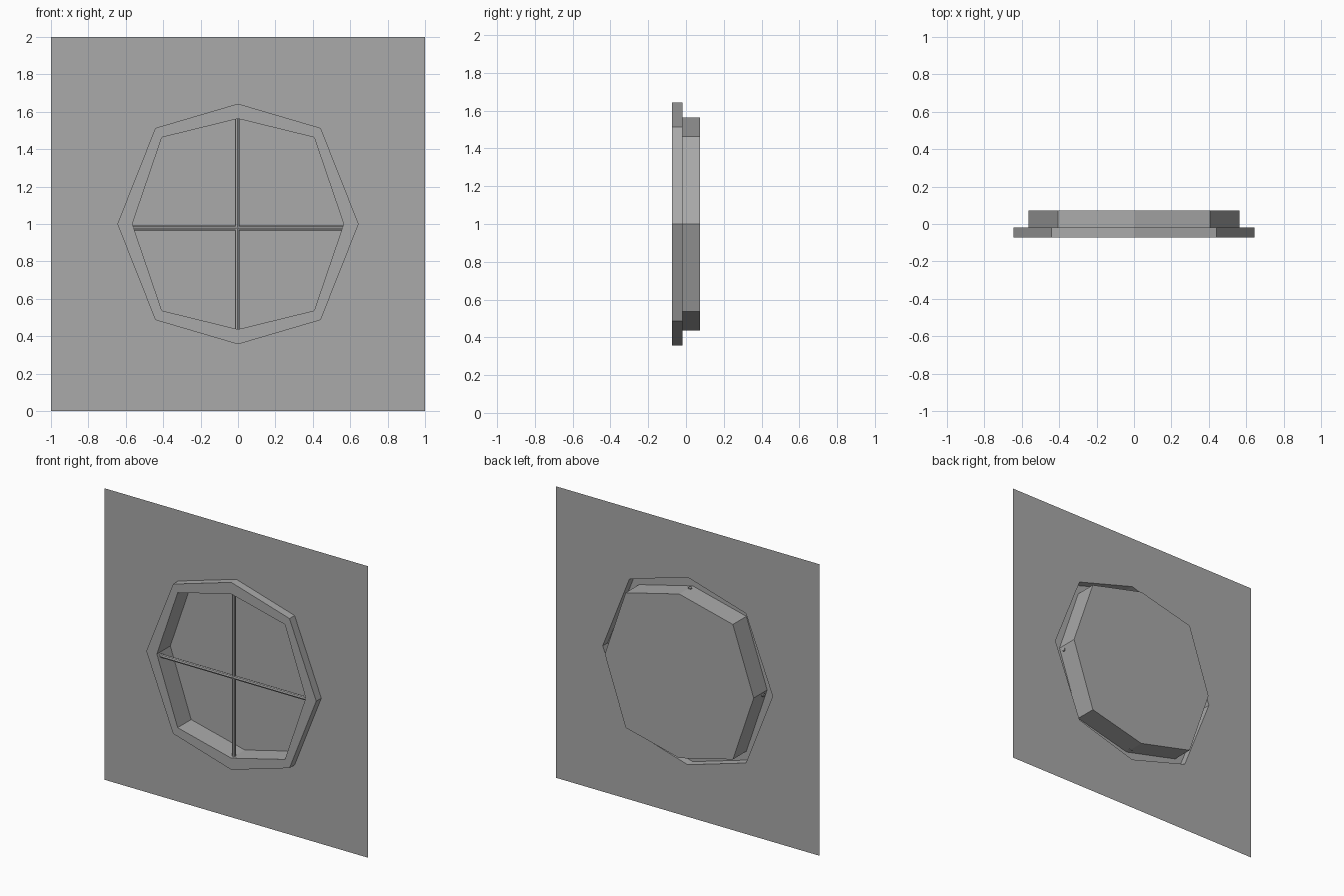
import bpy, bmesh
from mathutils import Matrix, Vector

cube = bpy.data.objects.get("Cube")
if cube:
    bpy.data.objects.remove(cube, do_unlink=True)

grey = bpy.data.materials.new("plain grey")
grey.use_nodes = True
grey.diffuse_color = (0.4, 0.4, 0.4, 1)
grey.node_tree.nodes["Principled BSDF"].inputs["Base Color"].default_value = (0.4, 0.4, 0.4, 1)

CENTRE_Z = 1.0
FRONT, WALL, BACK = -0.073, -0.018, 0.073


def finish(bm, name):
    mesh = bpy.data.meshes.new(name)
    bm.to_mesh(mesh)
    bm.free()
    mesh.materials.append(grey)
    bpy.context.collection.objects.link(bpy.data.objects.new(name, mesh))


def eight_points(side, dx, dz, top):
    """Clockwise loop: top, diagonal, side, and their mirror images."""
    return [(0, top), (dx, dz), (side, 0), (dx, -dz),
            (0, -top), (-dx, -dz), (-side, 0), (-dx, dz)]


def sheet(name, rings, cap=False):
    """Join successive loops of eight points into one open sheet."""
    bm = bmesh.new()
    loops = [[bm.verts.new((x, y, CENTRE_Z + z)) for x, z in pts] for pts, y in rings]
    for a, b in zip(loops, loops[1:]):
        for i in range(8):
            j = (i + 1) % 8
            bm.faces.new((a[i], a[j], b[j], b[i]))
    if cap:
        bm.faces.new(loops[-1])
    finish(bm, name)


square = eight_points(1, 1, 1, 1)
outer = eight_points(0.645, 0.442, 0.513, 0.643)
inner = eight_points(0.565, 0.407, 0.463, 0.563)

# Thin wall with an eight-sided opening
sheet("wall", [(square, WALL), (outer, WALL)])
# Raised rim standing in front of the wall, hollow behind
sheet("window_rim", [(outer, WALL), (outer, FRONT), (inner, FRONT)])
# Recess running back to a flat pane
sheet("window_recess", [(inner, FRONT), (inner, BACK)], cap=True)


def bar(name, centre, axis):
    bm = bmesh.new()
    bmesh.ops.create_cone(bm, cap_ends=True, segments=8, radius1=0.013,
                          radius2=0.013, depth=1.13)
    turn = Vector((0, 0, 1)).rotation_difference(Vector(axis)).to_matrix().to_4x4()
    bm.transform(Matrix.Translation(centre) @ turn)
    finish(bm, name)


# Crossed glazing bars
bar("vertical_bar", (-0.004, -0.038, CENTRE_Z + 0.002), (0, 0, 1))
bar("horizontal_bar", (-0.002, -0.038, CENTRE_Z - 0.022), (1, 0, 0))
